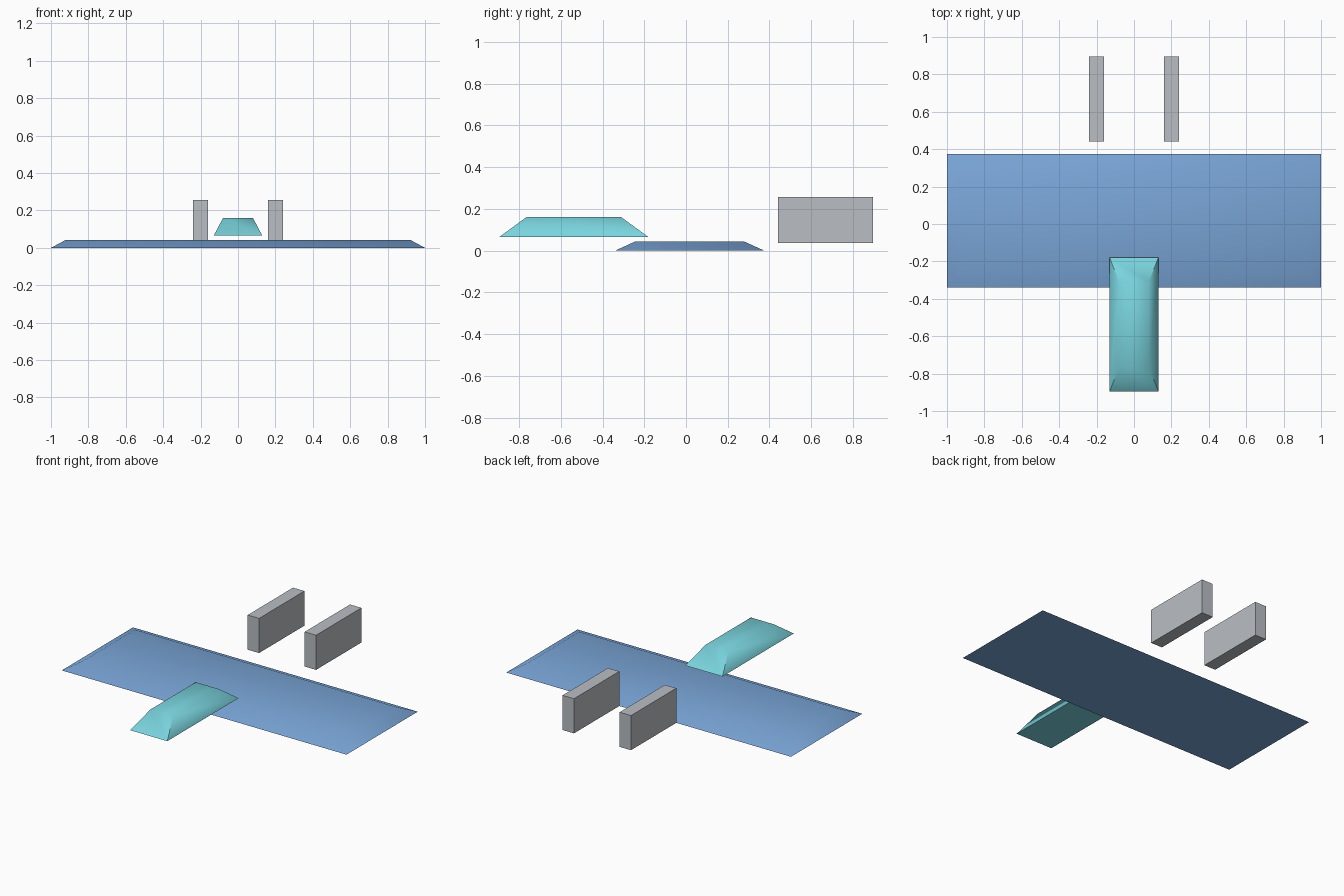
import bpy
import bmesh
from math import radians

cube = bpy.data.objects.get("Cube")
if cube:
    bpy.data.objects.remove(cube, do_unlink=True)


def material(name, srgb):
    """Flat material from display colour values, converted to linear."""
    color = [((c / 255 + 0.055) / 1.055) ** 2.4 for c in srgb] + [1]
    mat = bpy.data.materials.new(name)
    mat.use_nodes = True
    mat.diffuse_color = color
    bsdf = next(n for n in mat.node_tree.nodes if n.type == 'BSDF_PRINCIPLED')
    bsdf.inputs["Base Color"].default_value = color
    return mat


def tapered_box(name, mat, base, top, z_low, z_high, smooth_angle=None):
    """Box whose base and top rectangles are (x_min, x_max, y_min, y_max)."""
    bm = bmesh.new()
    bmesh.ops.create_cube(bm, size=2)
    for v in bm.verts:
        x0, x1, y0, y1 = top if v.co.z > 0 else base
        v.co = (x1 if v.co.x > 0 else x0,
                y1 if v.co.y > 0 else y0,
                z_high if v.co.z > 0 else z_low)
    bmesh.ops.recalc_face_normals(bm, faces=bm.faces)
    mesh = bpy.data.meshes.new(name)
    bm.to_mesh(mesh)
    bm.free()
    mesh.materials.append(mat)
    obj = bpy.data.objects.new(name, mesh)
    bpy.context.collection.objects.link(obj)
    if smooth_angle:
        bpy.ops.object.select_all(action='DESELECT')
        obj.select_set(True)
        bpy.context.view_layer.objects.active = obj
        bpy.ops.object.shade_smooth_by_angle(angle=radians(smooth_angle))
    return obj


blue = material("wing blue", (122, 166, 216))
cyan = material("canopy cyan", (122, 212, 222))
grey = material("fin grey", (186, 190, 196))

# Wide flat wing with bevelled rim
tapered_box("wing", blue, (-1, 1, -0.34, 0.375), (-0.92, 0.92, -0.245, 0.28),
            0, 0.043, smooth_angle=65)

# Tapered nose canopy, smooth over the top with sharp corners
tapered_box("canopy", cyan, (-0.13, 0.13, -0.895, -0.18),
            (-0.08, 0.08, -0.765, -0.31), 0.065, 0.16, smooth_angle=65)

# Pair of upright tail fins
for side, x in (("left", 0.2), ("right", -0.2)):
    outline = (x - 0.04, x + 0.04, 0.44, 0.895)
    tapered_box(side + "_tail_fin", grey, outline, outline, 0.037, 0.257)
